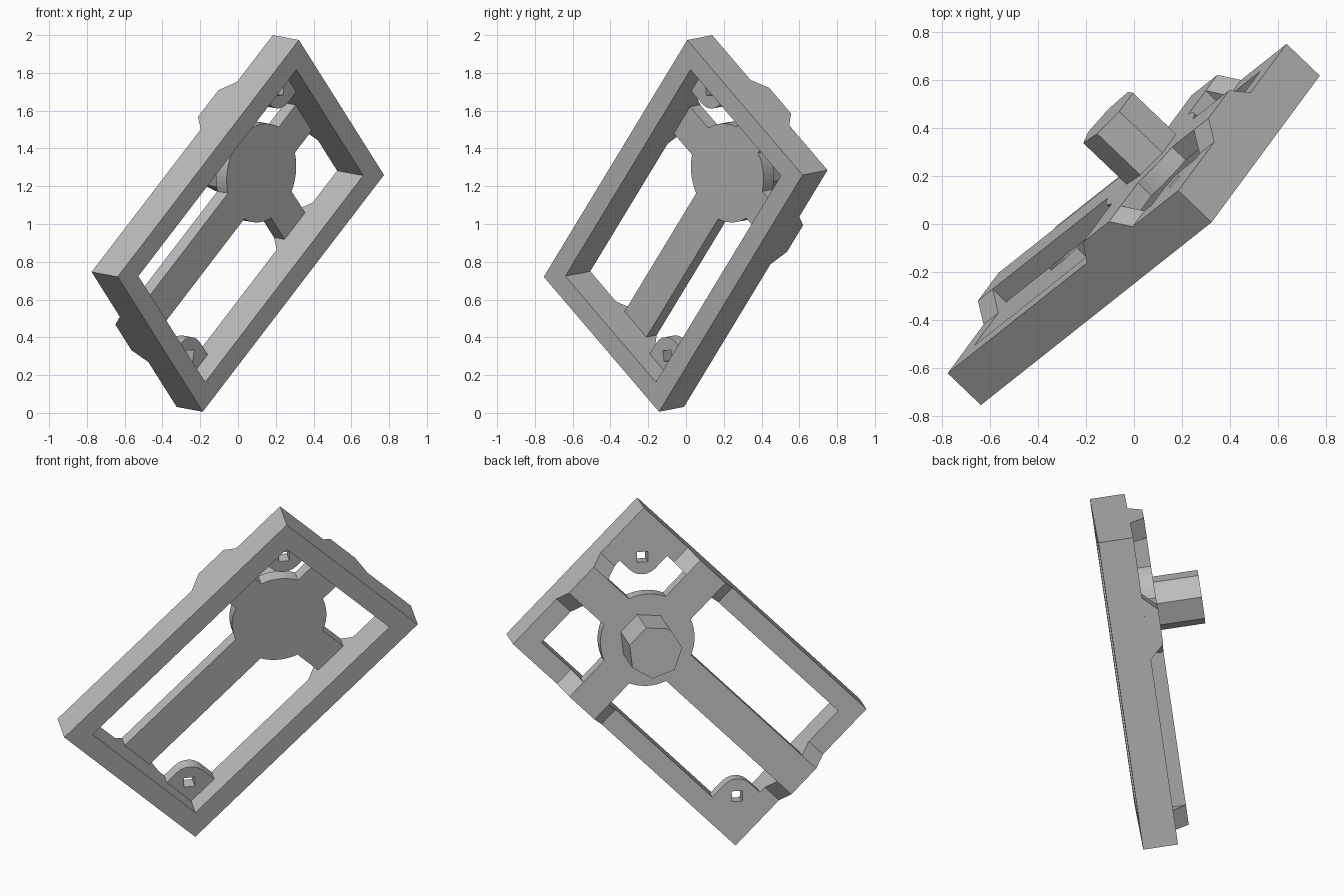
import bpy, bmesh
from math import sin, cos, asin, pi
from mathutils import Matrix, Vector

if "Cube" in bpy.data.objects:
    bpy.data.objects.remove(bpy.data.objects["Cube"])

# Single material
grey = bpy.data.materials.new("plain_grey")
grey.use_nodes = True
grey.diffuse_color = (0.5, 0.5, 0.5, 1)
grey.node_tree.nodes["Principled BSDF"].inputs["Base Color"].default_value = (0.5, 0.5, 0.5, 1)

# Tilted frame of reference: u along the length, v across, w towards the back
u = Vector((0.548, 0.434, 0.716)).normalized()
w = u.cross(Vector((0.432, 0.5855, -0.686))).normalized()
v = w.cross(u)
TILT = Matrix((u, v, w)).transposed().to_4x4()
TILT.translation = (0.068, -0.068, 0.99)

HALF_L, HALF_W = 0.876, 0.521     # frame half sizes
WALL, BACK = 0.112, 0.193         # wall width, frame depth
TOP = 0.272                       # back surface of the spider plate
HUB = HALF_L - HALF_W             # hub position along u
HUB_R, ARM = 0.264, 0.099         # hub radius, spoke half width
RAMP = 0.175                      # half width of the ramp foot


def finish(name, bm):
    bmesh.ops.recalc_face_normals(bm, faces=bm.faces)
    mesh = bpy.data.meshes.new(name)
    bm.to_mesh(mesh)
    bm.free()
    mesh.materials.append(grey)
    obj = bpy.data.objects.new(name, mesh)
    bpy.context.collection.objects.link(obj)
    obj.matrix_world = TILT
    return obj


def plate(name, loops, low, high):
    """Flat plate from an outline and optional hole outlines."""
    bm = bmesh.new()
    edges = []
    for loop in loops:
        vs = [bm.verts.new((x, y, low)) for x, y in loop]
        edges += [bm.edges.new((vs[i - 1], vs[i])) for i in range(len(vs))]
    bmesh.ops.triangle_fill(bm, edges=edges, use_beauty=True, use_dissolve=False)
    out = bmesh.ops.extrude_face_region(bm, geom=bm.faces[:])
    moved = [g for g in out["geom"] if isinstance(g, bmesh.types.BMVert)]
    bmesh.ops.translate(bm, verts=moved, vec=(0, 0, high - low))
    return finish(name, bm)


def rect(a, b):
    return [(-a, -b), (a, -b), (a, b), (-a, b)]


def ring(cx, cy, r, n, start=0.0, sweep=2 * pi, closed=True):
    steps = n if closed else n - 1
    return [(cx + r * cos(start + sweep * i / steps),
             cy + r * sin(start + sweep * i / steps)) for i in range(n)]


def turned(k, x, y):
    """Point x out along spoke k and y to its side, seen from the hub."""
    c, s = [(1, 0), (0, 1), (-1, 0), (0, -1)][k]
    return (HUB + c * x - s * y, s * x + c * y)


# Rectangular frame
IN_L, IN_W = HALF_L - WALL, HALF_W - WALL
plate("frame", [rect(HALF_L, HALF_W), rect(IN_L, IN_W)], 0, BACK)

# Hub disc with four spokes
reach = [HALF_W, HALF_W, HALF_L + HUB, HALF_W]
half = asin(ARM / HUB_R)
outline = []
for k in range(4):
    outline += [turned(k, reach[k], -ARM), turned(k, reach[k], ARM)]
    outline += ring(HUB, 0, HUB_R, 8, k * pi / 2 + half, pi / 2 - 2 * half, closed=False)
plate("spider", [outline], BACK, TOP)

# Ramps on both sides of each spoke where it crosses the frame
for k in range(4):
    for side in (-1, 1):
        bm = bmesh.new()
        section = [(ARM, BACK), (RAMP, BACK), (ARM, TOP)]
        face = bm.faces.new([bm.verts.new((*turned(k, reach[k], side * y), z))
                             for y, z in section])
        out = bmesh.ops.extrude_face_region(bm, geom=[face])
        moved = [g for g in out["geom"] if isinstance(g, bmesh.types.BMVert)]
        inward = Vector(turned(k, -WALL, 0)) - Vector(turned(k, 0, 0))
        bmesh.ops.translate(bm, verts=moved, vec=(inward.x, inward.y, 0))
        finish(f"spoke_ramp_{k}_{'left' if side > 0 else 'right'}", bm)

# Seven-sided shaft on the hub
plate("shaft", [ring(HUB + 0.008, 0, 0.152, 7, pi)], TOP - 0.01, 0.523)

# Screw tabs with square holes in two opposite corners
for name, s in (("upper_tab", 1), ("lower_tab", -1)):
    cx, cy, r = 0.683, 0.314, 0.1
    arc = ring(cx, cy, r, 9, pi / 2, pi, closed=False)
    arc = ring(cx, cy, r, 7, pi, pi / 2, closed=False)
    body = [(IN_L, cy - r)] + [(IN_L, IN_W), (cx - r, IN_W)] + arc
    hole = ring(cx, cy, 0.042, 4)
    plate(name, [[(s * x, -s * y) for x, y in pts] for pts in (body, hole)], 0.12, BACK)
